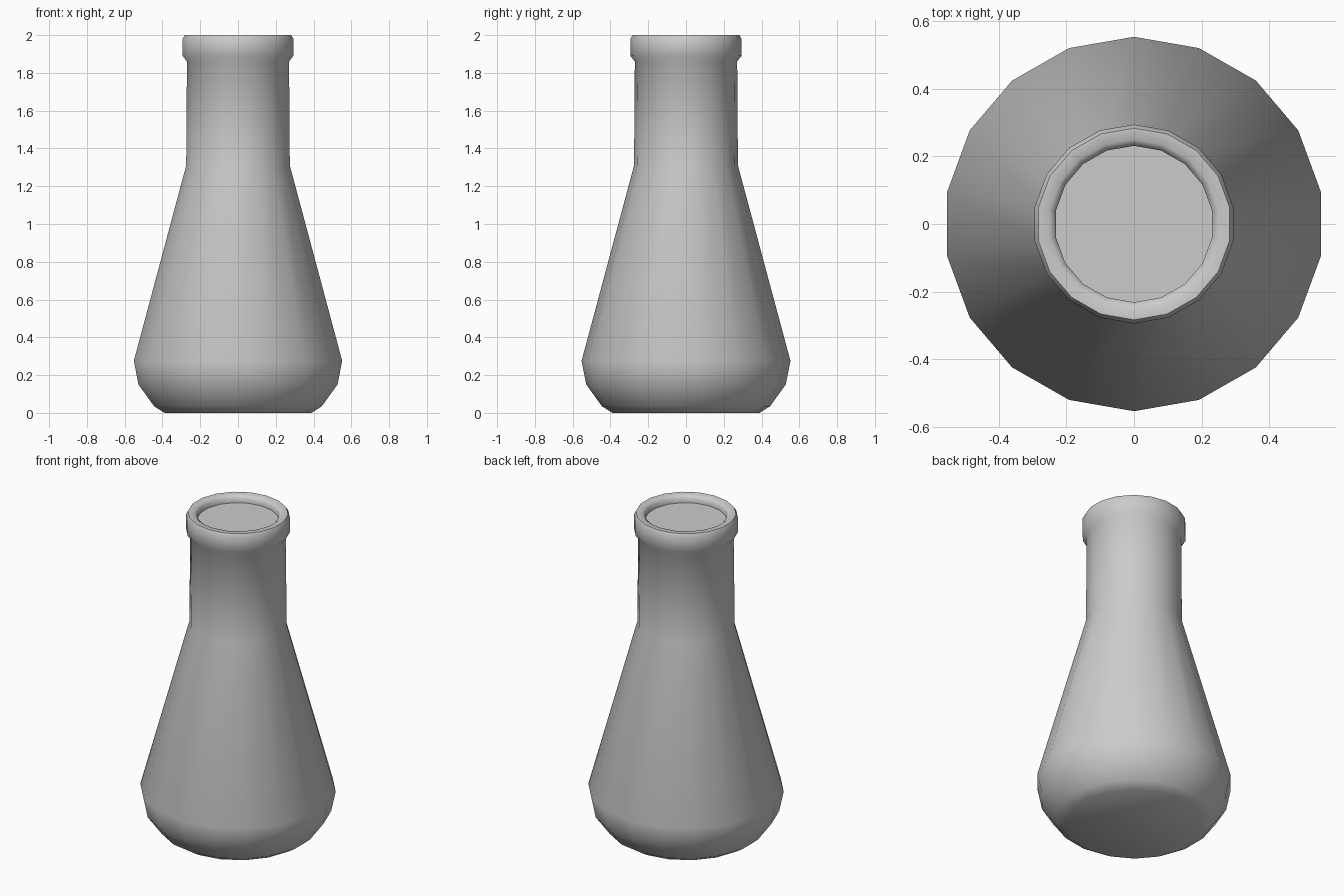
import bpy, bmesh, math

if "Cube" in bpy.data.objects:
    bpy.data.objects.remove(bpy.data.objects["Cube"])

SIDES = 18

# (radius, height) profile, from the base up over the lip to the inner cap
profile = [
    (0.39, 0.0), (0.445, 0.035), (0.528, 0.15), (0.553, 0.275),  # rounded base
    (0.275, 1.31), (0.271, 1.86),                                # cone and neck
    (0.294, 1.89), (0.294, 1.98), (0.283, 2.0),                  # collar
    (0.25, 2.0), (0.231, 1.985), (0.231, 1.955),                 # lip and recess
]

# Revolve the profile into one closed flask body
bm = bmesh.new()
rings = []
for r, z in profile:
    ring = []
    for i in range(SIDES):
        a = math.pi / 2 + 2 * math.pi * i / SIDES
        ring.append(bm.verts.new((1.013 * r * math.cos(a), r * math.sin(a), z)))
    rings.append(ring)
for low, high in zip(rings, rings[1:]):
    for i in range(SIDES):
        j = (i + 1) % SIDES
        bm.faces.new((low[i], low[j], high[j], high[i]))

# Flat floor and the shallow surface inside the mouth
bm.faces.new(rings[0][::-1])
bm.faces.new(rings[-1])

mesh = bpy.data.meshes.new("flask")
bm.to_mesh(mesh)
bm.free()
flask = bpy.data.objects.new("flask", mesh)
bpy.context.collection.objects.link(flask)

bpy.context.view_layer.objects.active = flask
flask.select_set(True)
bpy.ops.object.shade_smooth_by_angle(angle=math.radians(60))
